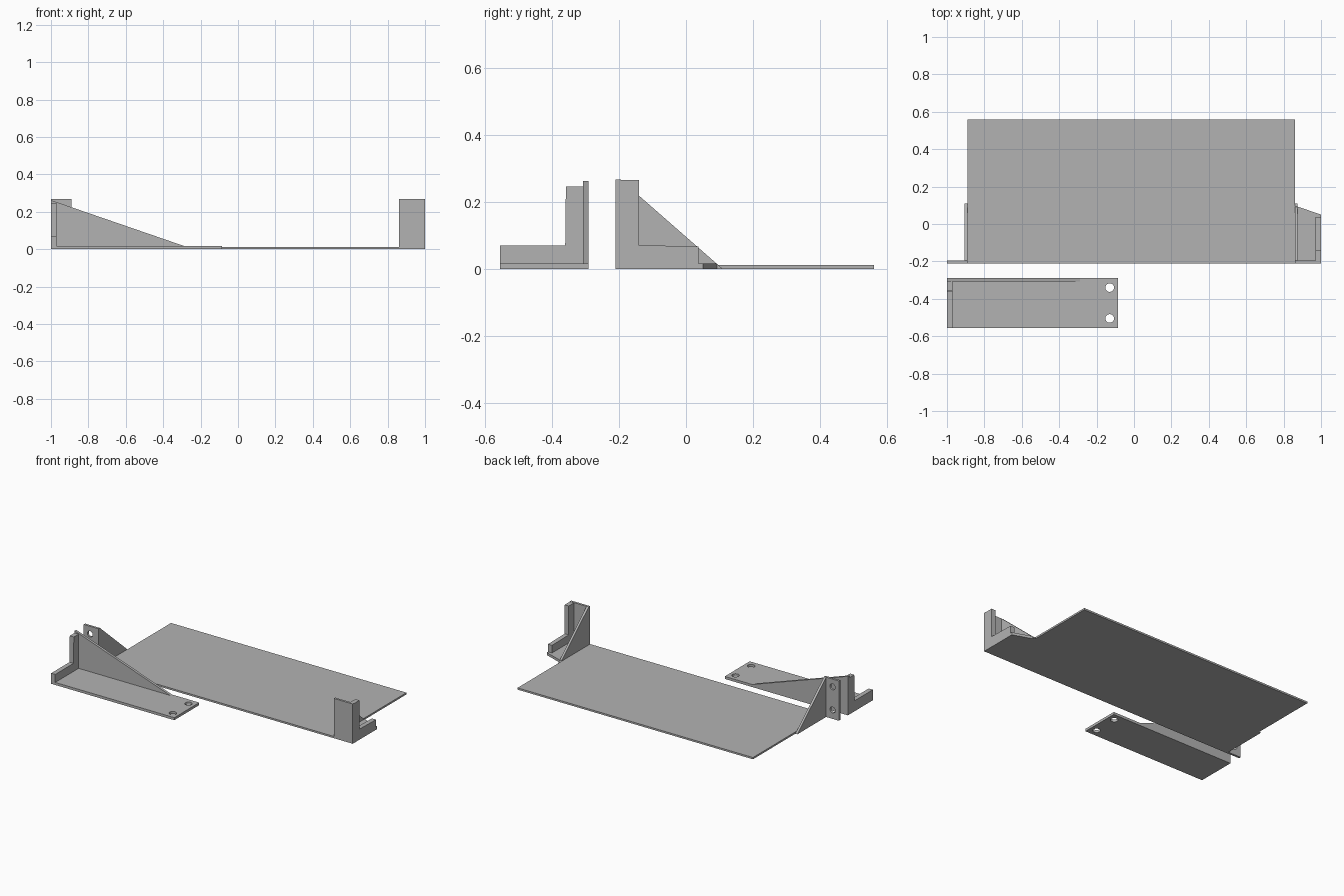
import bpy, bmesh
from mathutils import Vector

old = bpy.data.objects.get("Cube")
if old:
    bpy.data.objects.remove(old)

GREY = (0.45, 0.45, 0.45, 1)
mat = bpy.data.materials.new("plain grey")
mat.use_nodes = True
mat.diffuse_color = GREY
mat.node_tree.nodes["Principled BSDF"].inputs["Base Color"].default_value = GREY

# Where an outline's two coordinates and its depth go, for each extrusion axis
PLACE = {
    "x": lambda a, b, d: Vector((d, a, b)),
    "y": lambda a, b, d: Vector((a, d, b)),
    "z": lambda a, b, d: Vector((a, b, d)),
}


def prism(name, axis, start, end, outline):
    """Extrude a flat outline along an axis."""
    place = PLACE[axis]
    bm = bmesh.new()
    face = bm.faces.new([bm.verts.new(place(a, b, start)) for a, b in outline])
    new = bmesh.ops.extrude_face_region(bm, geom=[face])["geom"]
    shift = place(0, 0, end - start)
    bmesh.ops.translate(bm, vec=shift, verts=[v for v in new if isinstance(v, bmesh.types.BMVert)])
    bmesh.ops.recalc_face_normals(bm, faces=bm.faces)
    mesh = bpy.data.meshes.new(name)
    bm.to_mesh(mesh)
    bm.free()
    mesh.materials.append(mat)
    obj = bpy.data.objects.new(name, mesh)
    bpy.context.collection.objects.link(obj)
    return obj


def rect(a0, a1, b0, b1):
    return [(a0, b0), (a1, b0), (a1, b1), (a0, b1)]


def drill(obj, center, radius, axis):
    """Cut a round hole through a part."""
    turn = (1.5708, 0, 0) if axis == "y" else (0, 0, 0)
    bpy.ops.mesh.primitive_cylinder_add(vertices=32, radius=radius, depth=0.1,
                                        location=center, rotation=turn)
    cutter = bpy.context.object
    cutter.hide_render = True
    mod = obj.modifiers.new("hole", "BOOLEAN")
    mod.operation = "DIFFERENCE"
    mod.solver = "EXACT"
    mod.object = cutter
    bpy.context.view_layer.objects.active = obj
    bpy.ops.object.modifier_apply(modifier=mod.name)
    bpy.data.objects.remove(cutter)


FRONT, INNER, TOP = -0.21, -0.195, 0.267
BASE = 0.017

# Wide tray sheet
prism("tray_sheet", "z", 0, 0.012, rect(-0.89, 0.86, FRONT, 0.56))

# Triangular gussets at both ends of the tray
gusset = [(FRONT, 0), (0.11, 0), (INNER, TOP), (FRONT, TOP)]
prism("right_gusset", "x", -0.905, -0.89, gusset)
prism("left_gusset", "x", 0.86, 0.875, gusset)

# Drilled mounting flange
flange = prism("right_flange", "y", FRONT, INNER, rect(-1, -0.89, 0, TOP))
for z in (0.06, 0.215):
    drill(flange, (-0.953, FRONT, z), 0.02, "y")

# Left corner pocket: front wall, floor and stepped outer wall
prism("left_front_wall", "y", FRONT, INNER, rect(0.86, 1, 0, TOP))
prism("left_floor", "z", 0, BASE,
      [(0.86, FRONT), (1, FRONT), (1, 0.05), (0.875, 0.093), (0.86, 0.093)])
prism("left_stepped_wall", "x", 0.97, 1, [
    (FRONT, 0), (0.037, 0), (0.037, 0.068), (-0.14, 0.071), (-0.14, 0.265), (FRONT, 0.265)])

# Separate bracket: drilled base, sloping rib and stepped end wall
base = prism("bracket_base", "z", 0, BASE, rect(-1, -0.085, -0.555, -0.29))
for y in (-0.34, -0.505):
    drill(base, (-0.13, y, 0), 0.023, "z")
prism("bracket_rib", "y", -0.307, -0.29, [(-1, 0), (-0.24, 0), (-0.28, 0.014), (-1, 0.262)])
prism("bracket_stepped_wall", "x", -1, -0.97, [
    (-0.555, 0), (-0.29, 0), (-0.29, 0.247), (-0.358, 0.247), (-0.36, 0.071), (-0.555, 0.071)])
